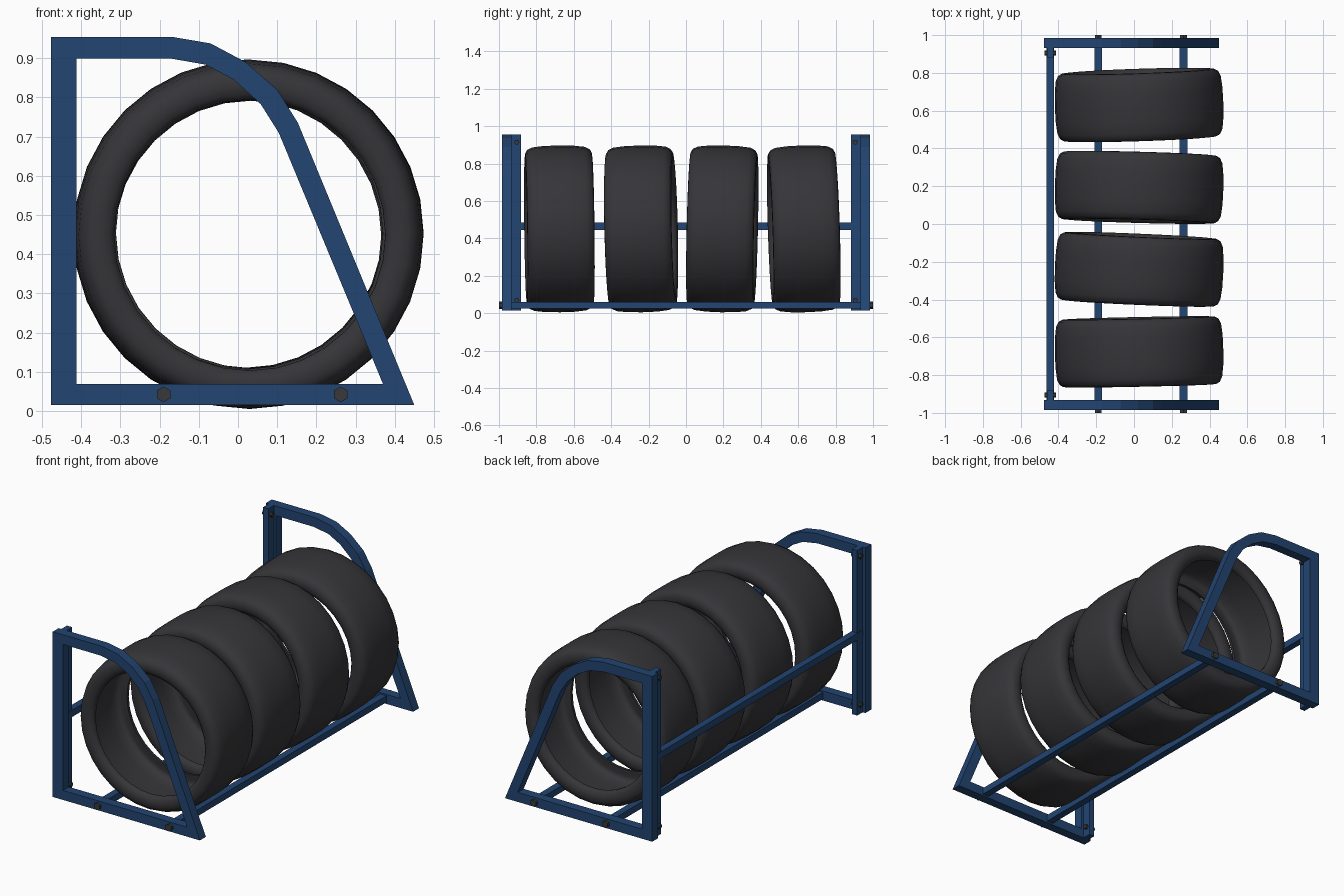
import bpy, bmesh, math
from mathutils import Matrix

if "Cube" in bpy.data.objects:
    bpy.data.objects.remove(bpy.data.objects["Cube"])


def material(name, rgb):
    m = bpy.data.materials.new(name)
    m.diffuse_color = (*rgb, 1)
    m.use_nodes = True
    m.node_tree.nodes["Principled BSDF"].inputs["Base Color"].default_value = m.diffuse_color
    return m


BLUE = material("blue paint", (0.016, 0.058, 0.165))
RUBBER = material("black rubber", (0.036, 0.036, 0.041))
STEEL = material("dark steel", (0.04, 0.04, 0.043))


def finish(bm, name, mat):
    bmesh.ops.recalc_face_normals(bm, faces=bm.faces)
    me = bpy.data.meshes.new(name)
    bm.to_mesh(me)
    bm.free()
    me.materials.append(mat)
    ob = bpy.data.objects.new(name, me)
    bpy.context.collection.objects.link(ob)
    return ob


def box(name, x, y, z, mat=BLUE):
    bm = bmesh.new()
    bmesh.ops.create_cube(bm, size=1)
    for v in bm.verts:
        v.co = [(a + b) / 2 + c * (b - a) for (a, b), c in zip((x, y, z), v.co)]
    return finish(bm, name, mat)


def bolt(name, centre, axis, length, radius):
    bm = bmesh.new()
    bmesh.ops.create_cone(bm, cap_ends=True, segments=6, radius1=radius, radius2=radius, depth=length)
    turn = Matrix.Rotation(math.pi / 2, 4, 'Y' if axis == 'X' else 'X')
    bm.transform(Matrix.Translation(centre) @ turn)
    return finish(bm, name, STEEL)


# end frame outline: matching outer and inner corners
OUTER = [(-.477, .015), (.45, .015), (.153, .735), (.1, .82), (.02, .89), (-.07, .938), (-.17, .955), (-.477, .955)]
INNER = [(-.412, .069), (.37, .069), (.104, .71), (.058, .783), (-.01, .845), (-.083, .884), (-.175, .9), (-.412, .9)]


def end_frame(name, y0, y1):
    bm = bmesh.new()
    loops = [[bm.verts.new((x, y, z)) for x, z in pts]
             for pts, y in ((OUTER, y0), (INNER, y0), (INNER, y1), (OUTER, y1))]
    n = len(OUTER)
    for k in range(4):
        a, b = loops[k], loops[(k + 1) % 4]
        for i in range(n):
            j = (i + 1) % n
            bm.faces.new((a[i], a[j], b[j], b[i]))
    return finish(bm, name, BLUE)


for side, s in (("front", -1), ("rear", 1)):
    end_frame(side + "_end_frame", *sorted((s * .985, s * .932)))
    # upright flange carrying the back rail
    box(side + "_upright", (-.46, -.427), sorted((s * .932, s * .882)), (.015, .955))
    for z in (.07, .915):
        bolt(side + "_upright_bolt", (-.4435, s * .905, z), 'X', .06, .014)
    for x in (-.19, .262):
        bolt(side + "_rail_bolt", (x, s * .99, .042), 'Y', .02, .02)

# long rails
box("back_rail", (-.462, -.424), (-.932, .932), (.446, .485))
for x in (-.19, .262):
    box("support_rail", (x - .02, x + .02), (-.985, .985), (.024, .061))

# hollow tyre section: (radius, half width), outside then inside
SECTION = [(.446, 0), (.444, .08), (.437, .14), (.424, .167), (.405, .178), (.38, .18),
           (.36, .174), (.346, .162), (.346, .145), (.36, .145), (.385, .152), (.405, .148),
           (.417, .13), (.421, .08), (.423, 0)]


def tyre(y, turn, tilt, sides=32):
    ring = SECTION + [(r, -w) for r, w in SECTION[-2:0:-1]]
    bm = bmesh.new()
    rows = []
    for i in range(sides):
        a = 2 * math.pi * i / sides
        rows.append([bm.verts.new((r * math.sin(a), w, r * math.cos(a))) for r, w in ring])
    for i in range(sides):
        a, b = rows[i], rows[(i + 1) % sides]
        for k in range(len(ring)):
            m = (k + 1) % len(ring)
            bm.faces.new((a[k], a[m], b[m], b[k]))
    for f in bm.faces:
        f.smooth = True
    bm.transform(Matrix.Translation((.027, y, .451))
                 @ Matrix.Rotation(math.radians(turn), 4, 'Z')
                 @ Matrix.Rotation(math.radians(tilt), 4, 'X'))
    ob = finish(bm, "tyre", RUBBER)
    bpy.context.view_layer.objects.active = ob
    ob.select_set(True)
    bpy.ops.object.shade_smooth_by_angle(angle=math.radians(50))
    ob.select_set(False)


for args in ((-.677, 1.2, .7), (-.24, -2.5, 1.3), (.194, -1.6, -1.3), (.63, 1.9, 1.8)):
    tyre(*args)
